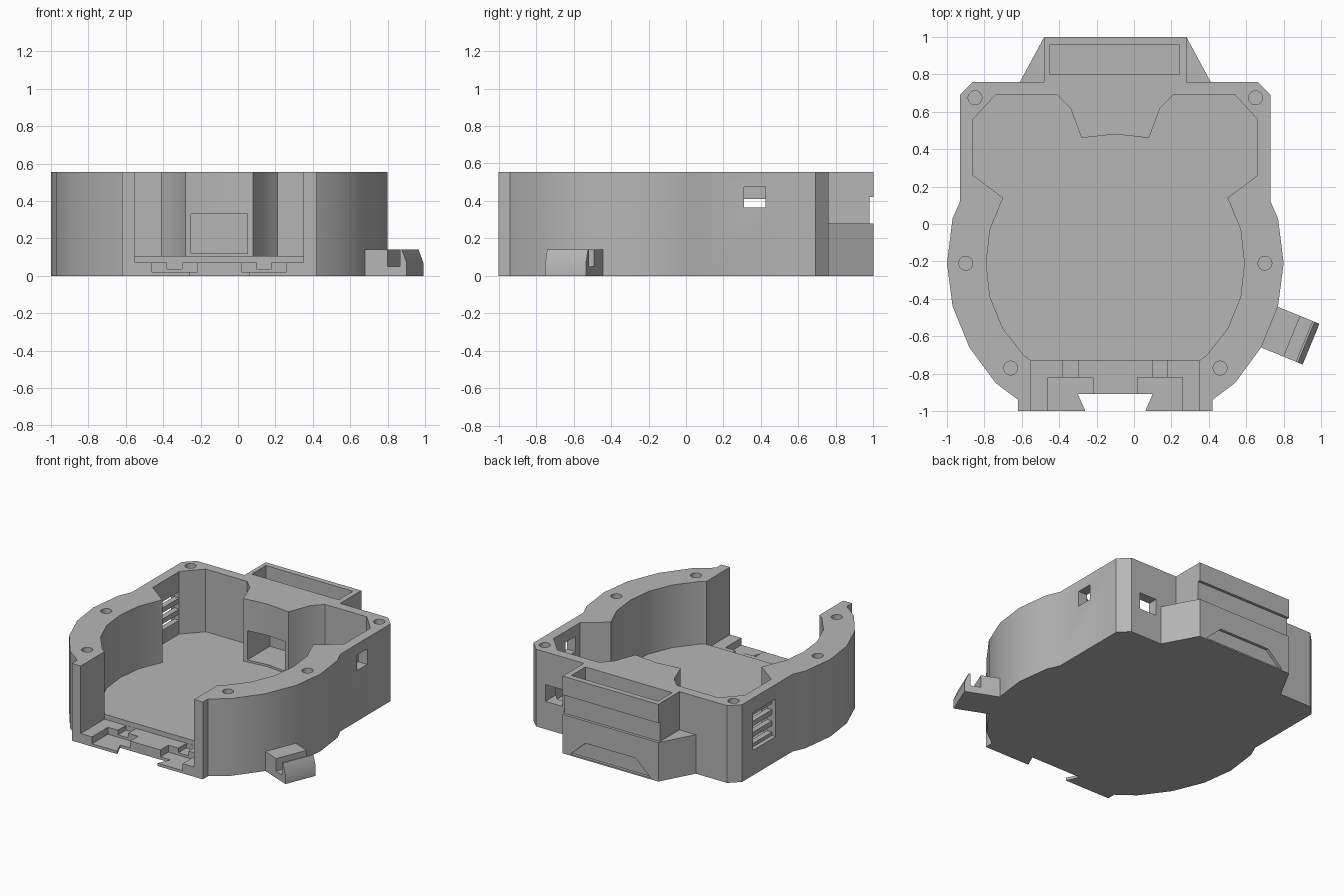
import bpy, bmesh, math
from mathutils import Matrix, Vector

cube = bpy.data.objects.get("Cube")
if cube:
    bpy.data.objects.remove(cube, do_unlink=True)

CX = -0.1      # centre line of the housing
TOP = 0.555    # height of the walls
FLOOR = 0.105

grey = bpy.data.materials.new("light_grey_plastic")
grey.use_nodes = True
colour = (0.47, 0.47, 0.47, 1)
grey.diffuse_color = colour
grey.node_tree.nodes["Principled BSDF"].inputs["Base Color"].default_value = colour


def prism(name, points, low, high, matrix=None):
    """Extrude a 2D outline from low to high along local z."""
    bm = bmesh.new()
    face = bm.faces.new([bm.verts.new((x, y, low)) for x, y in points])
    extruded = bmesh.ops.extrude_face_region(bm, geom=[face])["geom"]
    verts = [v for v in extruded if isinstance(v, bmesh.types.BMVert)]
    bmesh.ops.translate(bm, verts=verts, vec=(0, 0, high - low))
    if matrix:
        bm.transform(matrix)
    bmesh.ops.recalc_face_normals(bm, faces=bm.faces)
    mesh = bpy.data.meshes.new(name)
    bm.to_mesh(mesh)
    bm.free()
    mesh.materials.append(grey)
    obj = bpy.data.objects.new(name, mesh)
    bpy.context.collection.objects.link(obj)
    return obj


def mirrored(half):
    """Complete a half outline about the centre line."""
    other = [(-x, y) for x, y in reversed(half) if x > 0]
    return [(CX + x, y) for x, y in half + other]


def box(name, x0, x1, y0, y1, z0, z1):
    return prism(name, [(x0, y0), (x1, y0), (x1, y1), (x0, y1)], z0, z1)


def cut(target, cutter):
    cutter.hide_render = True
    mod = target.modifiers.new("cut", "BOOLEAN")
    mod.operation = "DIFFERENCE"
    mod.solver = "EXACT"
    mod.object = cutter
    bpy.context.view_layer.objects.active = target
    bpy.ops.object.modifier_apply(modifier=mod.name)
    bpy.data.objects.remove(cutter, do_unlink=True)


# Main housing with rounded sides
outer = [(0.52, -1), (0.52, -0.94), (0.64, -0.85), (0.78, -0.66), (0.87, -0.44),
         (0.90, -0.21), (0.87, 0.03), (0.83, 0.12), (0.83, 0.69), (0.76, 0.76)]
housing = prism("housing", mirrored(outer), 0, TOP)

# Main chamber, wrapping around the rear tower
inner = [(0.45, -0.73), (0.49, -0.70), (0.60, -0.56), (0.67, -0.39), (0.69, -0.21),
         (0.67, -0.03), (0.60, 0.14), (0.76, 0.26), (0.76, 0.56), (0.64, 0.69),
         (0.31, 0.69), (0.24, 0.62), (0.18, 0.46), (0, 0.48)]
cut(housing, prism("chamber", mirrored(inner), FLOOR, 1))

# Front opening and dovetail notch
cut(housing, box("opening", CX - 0.45, CX + 0.45, -1.1, -0.729, 0.07, 1))
notch = [(0.115, -1.1), (0.16, -1), (0.20, -0.91)]
cut(housing, prism("notch", mirrored(notch), -0.1, 0.3))

# T-shaped pockets in the front plate
for side in (-1, 1):
    x = CX + side * 0.24
    cut(housing, box("pocket", x - 0.12, x + 0.12, -1.1, -0.82, 0.02, 0.2))
    cut(housing, box("neck", x - 0.04, x + 0.04, -0.84, -0.73, 0.037, 0.2))

# Screw holes in the rim
circle = [(0.037 * math.cos(i * math.tau / 24), 0.037 * math.sin(i * math.tau / 24))
          for i in range(24)]
for x, y in [(0.75, 0.675), (0.80, -0.21), (0.56, -0.77)]:
    for side in (-1, 1):
        spot = Matrix.Translation((CX + side * x, y, 0))
        cut(housing, prism("screw_hole", circle, TOP - 0.2, 1, spot))

# Tower window, side port and rear port
cut(housing, box("tower_window", -0.25, 0.05, 0.4, 0.72, 0.12, 0.33))
cut(housing, box("side_port", 0.6, 0.9, 0.31, 0.425, 0.365, 0.475))
cut(housing, box("rear_port", 0.45, 0.585, 0.6, 0.9, 0.2, 0.32))

# Recessed vent with three slots
cut(housing, box("vent_recess", -1.1, -0.90, 0.31, 0.57, 0.18, 0.45))
for z in (0.21, 0.29, 0.37):
    cut(housing, box("vent_slot", -1.1, -0.8, 0.31, 0.56, z - 0.005, z + 0.04))

# Rear compartment with a grooved back
along_x = Matrix(((0, 0, 1, 0), (1, 0, 0, 0), (0, 1, 0, 0), (0, 0, 0, 1)))
back = [(0.76, 0), (1, 0), (1, 0.28), (0.98, 0.28), (0.98, 0.42), (1, 0.42),
        (1, TOP), (0.76, TOP)]
compartment = prism("rear_compartment", back, CX - 0.38, CX + 0.38, along_x)
cut(compartment, box("tray", -0.45, 0.24, 0.80, 0.96, 0.36, 1))

# Trapezoid recess low on the back
along_y = Matrix(((1, 0, 0, 0), (0, 0, 1, 0), (0, 1, 0, 0), (0, 0, 0, 1)))
recess = mirrored([(0.32, 0.01), (0.2, 0.12)])
cut(compartment, prism("recess", recess, 0.98, 1.1, along_y))

# Sloping flanks beside the compartment
flanks = []
for side, name in ((-1, "right_flank"), (1, "left_flank")):
    wedge = [(CX + side * 0.38, 0.76), (CX + side * 0.51, 0.76), (CX + side * 0.38, 1)]
    flanks.append(prism(name, wedge, 0, 0.28))

# Slotted hook on the side
out = Vector((0.925, -0.38, 0)).normalized()
across = Vector((-out.y, out.x, 0))
place = Matrix.Translation((0.68, -0.66, 0)) @ Matrix(
    ((out.x, 0, across.x, 0), (out.y, 0, across.y, 0), (0, 1, 0, 0), (0, 0, 0, 1)))
profile = [(-0.06, 0), (0.24, 0), (0.24, 0.07), (0.212, 0.14), (0.2, 0.14),
           (0.2, 0.05), (0.13, 0.05), (0.13, 0.14), (-0.06, 0.14)]
hook = prism("side_hook", profile, 0, 0.235, place)

# Smooth the curved walls, keep corners sharp
bpy.ops.object.select_all(action="DESELECT")
for obj in [housing, compartment, hook] + flanks:
    obj.select_set(True)
bpy.context.view_layer.objects.active = housing
bpy.ops.object.shade_smooth_by_angle(angle=math.radians(25))
